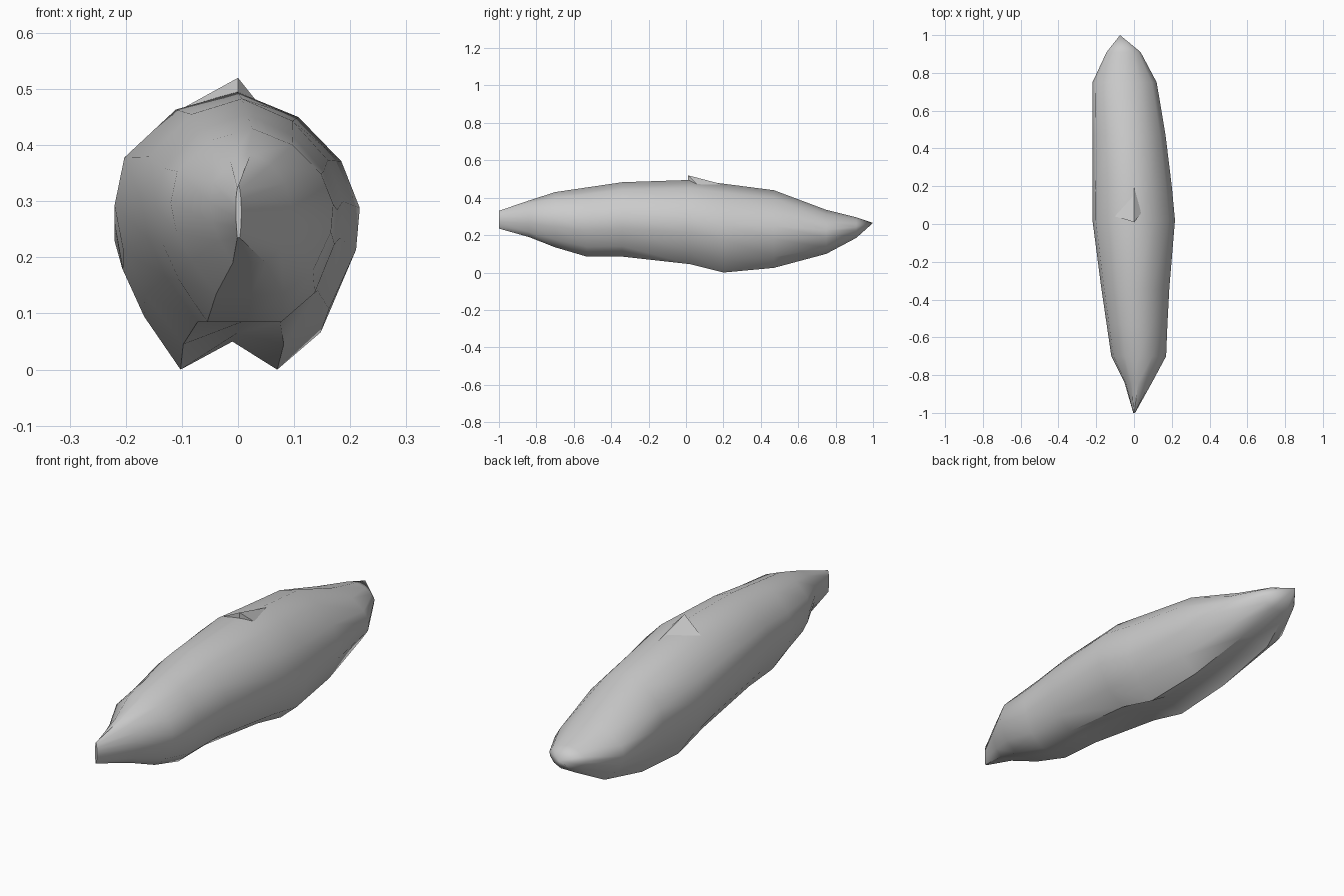
import bpy, bmesh, math

if "Cube" in bpy.data.objects:
    bpy.data.objects.remove(bpy.data.objects["Cube"], do_unlink=True)

stone = bpy.data.materials.new("grey stone")
stone.use_nodes = True
grey = (0.6, 0.6, 0.6, 1)
stone.diffuse_color = grey
stone.node_tree.nodes["Principled BSDF"].inputs["Base Color"].default_value = grey


def finish(name, bm):
    bmesh.ops.recalc_face_normals(bm, faces=bm.faces)
    mesh = bpy.data.meshes.new(name)
    bm.to_mesh(mesh)
    bm.free()
    mesh.materials.append(stone)
    obj = bpy.data.objects.new(name, mesh)
    bpy.context.collection.objects.link(obj)
    bpy.ops.object.select_all(action="DESELECT")
    obj.select_set(True)
    bpy.context.view_layer.objects.active = obj
    bpy.ops.object.shade_smooth_by_angle(angle=math.radians(45))
    return obj


# Stations along the body: y, left x, right x, bottom z, top z, groove between keels
STATIONS = [
    (-1, -.004, .006, .235, .33, 0),
    (-.84, -.05, .095, .19, .385, 0),
    (-.7, -.12, .17, .135, .43, 0),
    (-.53, -.145, .177, .085, .455, 0),
    (-.34, -.173, .187, .085, .483, 0),
    (.02, -.22, .217, .045, .495, .02),
    (.2, -.22, .2, .0, .475, .05),
    (.47, -.22, .167, .025, .44, .04),
    (.75, -.22, .12, .1, .335, .02),
    (.91, -.145, .035, .185, .295, 0),
]

# Lumpy unit cross-section shared by every station
RING = [(0, 1), (.5, .8), (.85, .45), (1, .08), (.97, -.25), (.75, -.72), (.38, -1),
        (0, -1), (-.44, -1), (-.75, -.6), (-.93, -.25), (-1, .1), (-.92, .48), (-.5, .86)]

bm = bmesh.new()
rings = []
for y, left, right, low, high, groove in STATIONS:
    cx, cz = (left + right) / 2, (low + high) / 2
    ring = []
    for u, v in RING:
        lift = groove if (u, v) == (0, -1) else 0
        ring.append(bm.verts.new((cx + u * (right - left) / 2, y, cz + v * (high - low) / 2 + lift)))
    rings.append(ring)

count = len(RING)
for a, b in zip(rings, rings[1:]):
    for i in range(count):
        j = (i + 1) % count
        bm.faces.new((a[i], a[j], b[j], b[i]))
bm.faces.new(rings[0])
tip = bm.verts.new((-.074, 1, .265))
for i in range(count):
    bm.faces.new((rings[-1][i], rings[-1][(i + 1) % count], tip))
finish("rock_body", bm)

# Small raised chip on the crest
bm = bmesh.new()
peak, tail, side, base, far = [bm.verts.new(p) for p in (
    (0, .01, .52), (0, .2, .47), (-.1, .04, .465), (0, .01, .46), (.04, .06, .47))]
for tri in ((peak, side, tail), (peak, tail, far), (peak, base, side),
            (peak, far, base), (base, tail, side), (base, far, tail)):
    bm.faces.new(tri)
finish("crest_chip", bm)
